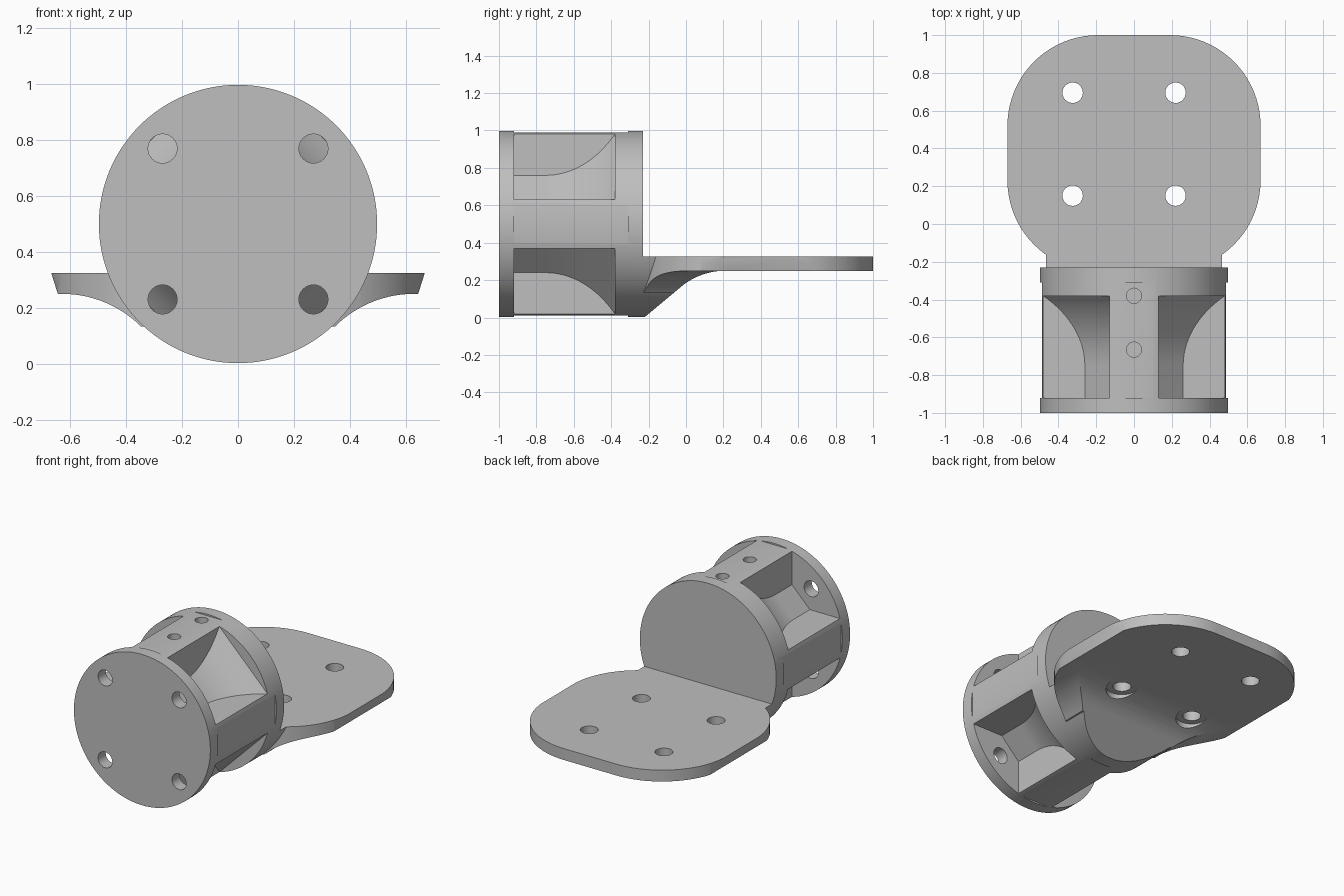
import bpy, bmesh
from math import sin, cos, pi, radians
from mathutils import Matrix, Vector

if "Cube" in bpy.data.objects:
    bpy.data.objects.remove(bpy.data.objects["Cube"])

R, CZ = 0.498, 0.5          # barrel radius and axis height
PLATE_TOP, PLATE_LOW = 0.325, 0.25

grey = bpy.data.materials.new("light grey")
grey.use_nodes = True
grey.diffuse_color = (0.52, 0.52, 0.52, 1)
grey.node_tree.nodes["Principled BSDF"].inputs["Base Color"].default_value = grey.diffuse_color


def arc(cx, cy, r, a, b, n):
    return [(cx + r * cos(radians(a + (b - a) * i / n)),
             cy + r * sin(radians(a + (b - a) * i / n))) for i in range(n + 1)]


def circle(cx, cy, r, n=32):
    return arc(cx, cy, r, 0, 360, n)[:-1]


def prism(name, pts, axis, a, b):
    """Extrude a closed outline along one axis from a to b."""
    place = {"X": lambda u, v, w: (w, u, v),
             "Y": lambda u, v, w: (u, w, v),
             "Z": lambda u, v, w: (u, v, w)}[axis]
    bm = bmesh.new()
    ends = [[bm.verts.new(place(u, v, w)) for u, v in pts] for w in (a, b)]
    for ring in ends:
        bm.faces.new(ring)
    n = len(pts)
    for i in range(n):
        j = (i + 1) % n
        bm.faces.new((ends[0][i], ends[0][j], ends[1][j], ends[1][i]))
    bmesh.ops.recalc_face_normals(bm, faces=bm.faces)
    mesh = bpy.data.meshes.new(name)
    bm.to_mesh(mesh)
    bm.free()
    mesh.materials.append(grey)
    ob = bpy.data.objects.new(name, mesh)
    bpy.context.scene.collection.objects.link(ob)
    return ob


def boolean(ob, other, op):
    """Apply a boolean and drop the second operand."""
    mod = ob.modifiers.new("bool", "BOOLEAN")
    mod.operation, mod.solver, mod.object = op, "EXACT", other
    bpy.context.view_layer.objects.active = ob
    bpy.ops.object.modifier_apply(modifier=mod.name)
    bpy.data.objects.remove(other)


def rect(u0, v0, u1, v1):
    return [(u0, v0), (u1, v0), (u1, v1), (u0, v1)]


# Barrel, running on under the plate
body = prism("mounting_bracket", circle(0, CZ, R, 128), "Y", -1, 0.3)

# Plate with rounded corners and a flared underside
outline = (arc(0.19, 0.52, 0.48, 0, 90, 20) + arc(-0.19, 0.52, 0.48, 90, 180, 20)
           + arc(-0.19, 0.23, 0.48, 180, 270, 20) + arc(0.19, 0.23, 0.48, 270, 360, 20))
plate = prism("plate", outline, "Z", 0, PLATE_TOP)
flare_r = 0.4
side = [(0.675, PLATE_TOP + 0.02), (0.645, PLATE_LOW)]
side += arc(0.63, PLATE_LOW - flare_r, flare_r, 90, 135, 14)
section = side + [(-x, z) for x, z in reversed(side)]
boolean(plate, prism("flare", section, "Y", -0.5, 1.2), "INTERSECT")
boolean(body, plate, "UNION")

# Step above the plate and the sloped gusset below it
boolean(body, prism("step", rect(-0.23, PLATE_TOP, 1.2, 1.2), "X", -1, 1), "DIFFERENCE")
slope = [(-0.22, -0.1), (-0.22, 0.003)]
slope += arc(0.21, PLATE_LOW - 0.37, 0.37, 132, 90, 14)
slope += [(1.2, PLATE_LOW), (1.2, -0.1)]
boolean(body, prism("slope", slope, "X", -1, 1), "DIFFERENCE")

# Shallow flats and the four diagonal pockets around the barrel
floor, blend = 0.276, 0.517
profile = [(-0.92, 0.9), (-0.92, floor)]
profile += arc(-0.75, floor + blend, blend, -90, -44.3, 20)
profile += [(-0.38, 0.9)]
for k in range(4):
    turn = Matrix.Translation(Vector((0, 0, CZ))) @ Matrix.Rotation(k * pi / 2, 4, "Y")
    flat = prism("flat", rect(-0.3, 0.488, 0.3, 0.7), "Y", -0.92, -0.31)
    flat.data.transform(turn)
    boolean(body, flat, "DIFFERENCE")
    pocket = prism("pocket", profile, "X", -1, 1)
    pocket.data.transform(Matrix.Rotation(pi / 4, 4, "Y"))
    boolean(pocket, prism("notch", rect(0.13, 0.13, 0.8, 0.8), "Y", -1.2, 0), "INTERSECT")
    pocket.data.transform(turn)
    boolean(body, pocket, "DIFFERENCE")

# Screw holes in the front flange
for x in (-0.27, 0.27):
    for z in (-0.27, 0.27):
        boolean(body, prism("hole", circle(x, CZ + z, 0.052), "Y", -1.1, -0.9), "DIFFERENCE")

# Blind holes on top of the barrel
for y in (-0.38, -0.665):
    boolean(body, prism("hole", circle(0, y, 0.04), "Z", 0.7, 1.1), "DIFFERENCE")

# Plate holes, with head clearance underneath
for x in (-0.325, 0.22):
    for y in (0.15, 0.695):
        boolean(body, prism("hole", circle(x, y, 0.054), "Z", -0.1, 0.5), "DIFFERENCE")
    boolean(body, prism("seat", circle(x, 0.15, 0.095), "Z", -0.1, PLATE_LOW), "DIFFERENCE")

bpy.ops.object.select_all(action="DESELECT")
body.select_set(True)
bpy.context.view_layer.objects.active = body
bpy.ops.object.shade_smooth_by_angle(angle=radians(25))
